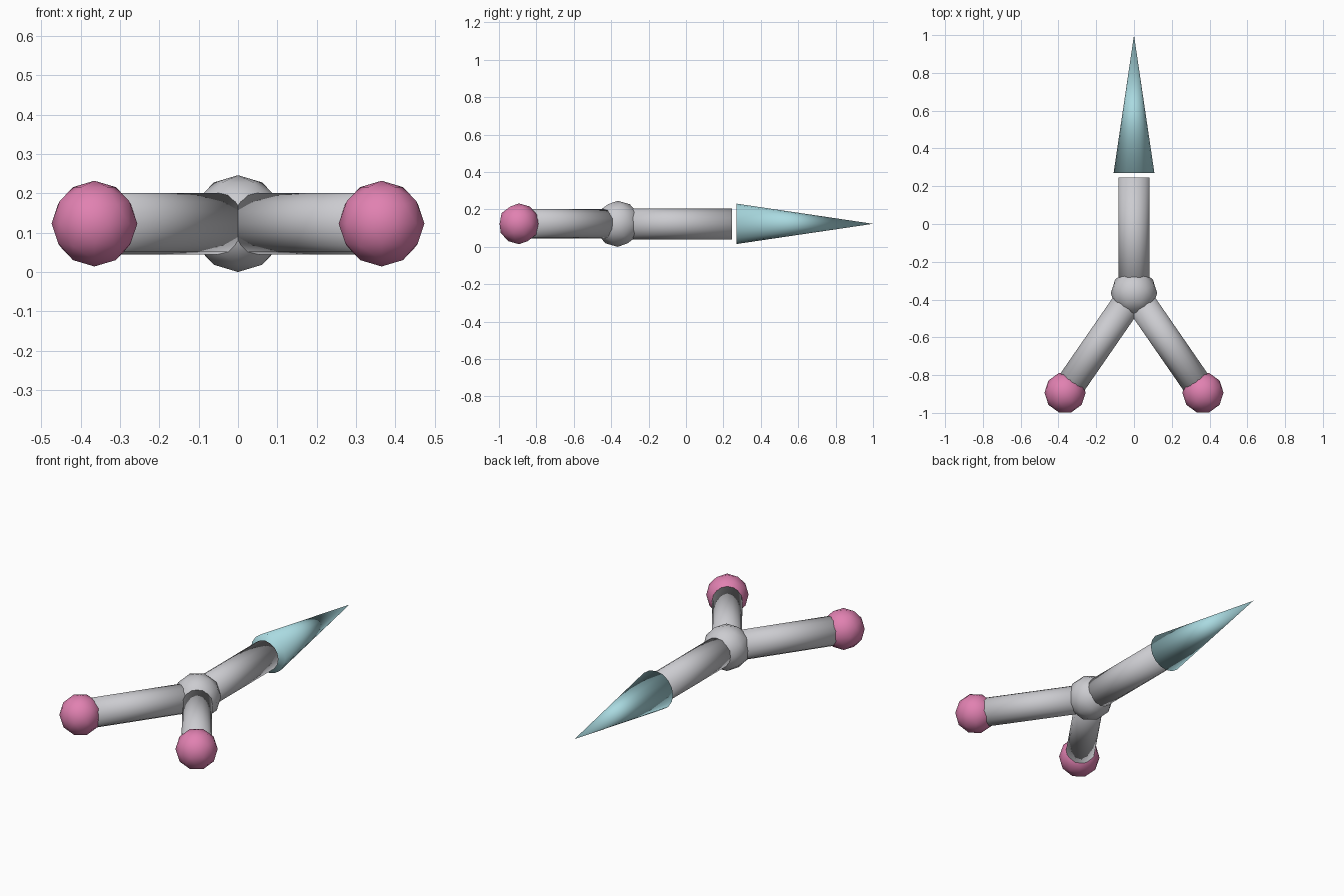
import bpy
from math import pi
from mathutils import Vector

if "Cube" in bpy.data.objects:
    bpy.data.objects.remove(bpy.data.objects["Cube"], do_unlink=True)


def material(name, rgb):
    mat = bpy.data.materials.new(name)
    mat.use_nodes = True
    mat.diffuse_color = (*rgb, 1)
    mat.node_tree.nodes["Principled BSDF"].inputs["Base Color"].default_value = (*rgb, 1)
    return mat


grey = material("light_grey", (0.6, 0.6, 0.63))
pink = material("pink", (0.75, 0.22, 0.44))
cyan = material("pale_cyan", (0.4, 0.7, 0.75))


def finish(name, mat):
    obj = bpy.context.object
    obj.name = name
    obj.data.materials.append(mat)
    bpy.ops.object.shade_smooth()
    return obj


def ball(name, centre, radius, mat):
    bpy.ops.mesh.primitive_ico_sphere_add(
        subdivisions=2, radius=radius, location=centre, rotation=(0, 0, pi / 2))
    return finish(name, mat)


def taper(name, start, end, r_start, r_end, mat, sides=16):
    """Capped cylinder or cone running from start to end."""
    axis = end - start
    bpy.ops.mesh.primitive_cone_add(
        vertices=sides, radius1=r_start, radius2=r_end, depth=axis.length,
        location=(start + end) / 2, rotation=axis.to_track_quat("Z", "Y").to_euler())
    return finish(name, mat)


height = 0.123
hub = Vector((0, -0.365, height))

# Central joint
ball("centre_joint", hub, height, grey)

# Forked arms with round ends
for side, sign in (("left", 1), ("right", -1)):
    tip = Vector((0.365 * sign, -0.893, height))
    taper(side + "_arm", hub, tip, 0.078, 0.078, grey)
    ball(side + "_end_ball", tip, 0.109, pink)

# Long shaft, with a small gap before the pointed head
taper("shaft", hub, Vector((0, 0.245, height)), 0.083, 0.083, grey)
taper("pointed_head", Vector((0, 0.27, height)), Vector((0, 1, height)), 0.108, 0, cyan)
